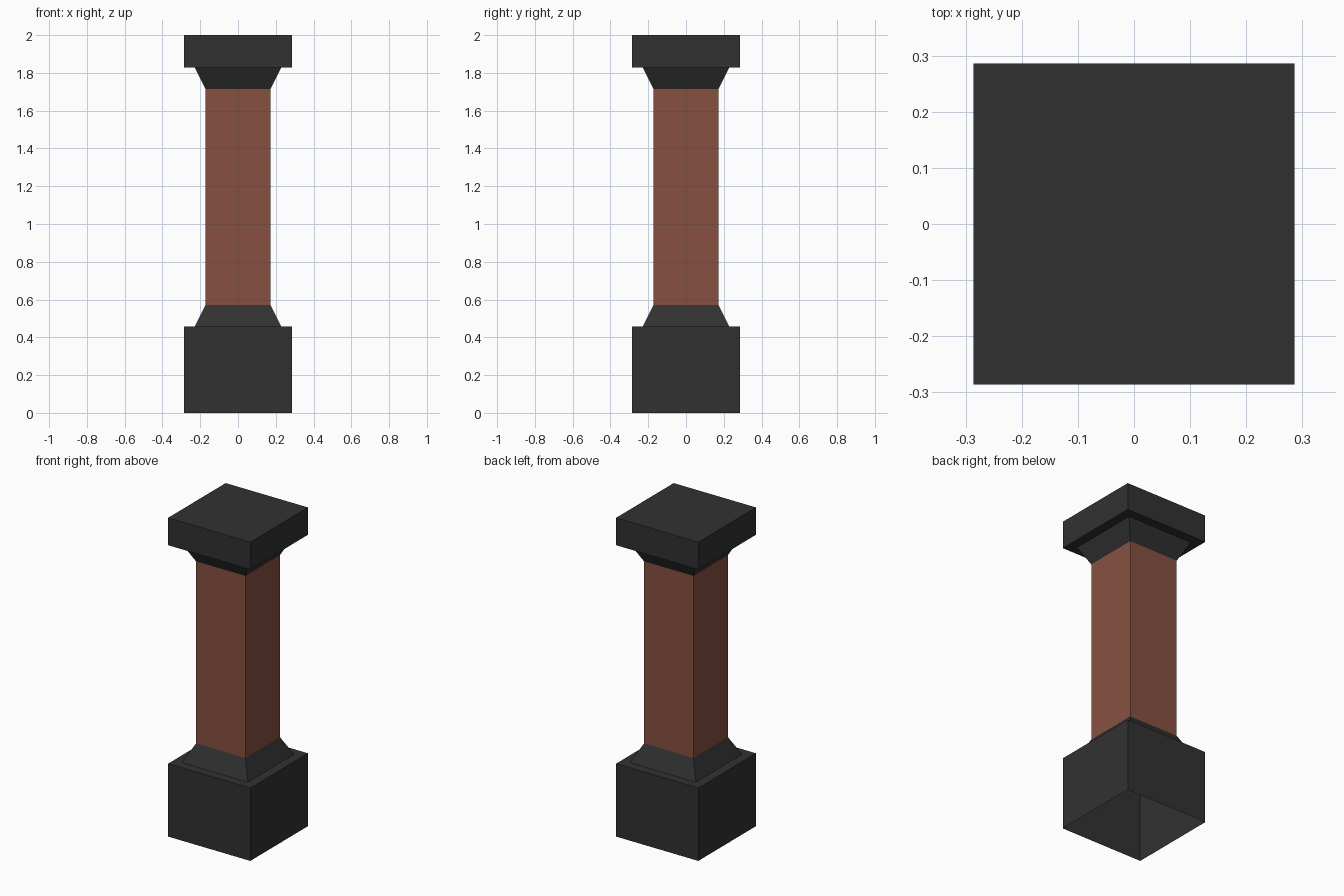
import bpy

if "Cube" in bpy.data.objects:
    bpy.data.objects.remove(bpy.data.objects["Cube"])

U = 2 / 35  # model unit: the pillar is 35 units tall


def material(name, rgb):
    m = bpy.data.materials.new(name)
    m.diffuse_color = (*rgb, 1)
    m.use_nodes = True
    m.node_tree.nodes["Principled BSDF"].inputs["Base Color"].default_value = m.diffuse_color
    return m


dark = material("dark stone", (0.031, 0.031, 0.031))
brick = material("red brown brick", (0.245, 0.081, 0.052))


def square_loft(name, profile, mat, cap_top=False):
    """Join square rings given as (half width, height) in units."""
    verts, faces = [], []
    for h, z in profile:
        verts += [(sx * h * U, sy * h * U, z * U)
                  for sx, sy in ((-1, -1), (1, -1), (1, 1), (-1, 1))]
    for r in range(len(profile) - 1):
        for i in range(4):
            a, b = 4 * r + i, 4 * r + (i + 1) % 4
            faces.append((a, b, b + 4, a + 4))
    if cap_top:
        n = len(verts)
        faces.append((n - 4, n - 3, n - 2, n - 1))
    mesh = bpy.data.meshes.new(name)
    mesh.from_pydata(verts, [], faces)
    mesh.materials.append(mat)
    obj = bpy.data.objects.new(name, mesh)
    bpy.context.collection.objects.link(obj)
    return obj


# Plinth, open underneath, with a ledge around the flare
square_loft("plinth", [(5, 0), (5, 8), (4, 8)], dark)
# Sloped collar below the shaft
square_loft("lower_collar", [(4, 8), (3, 10)], dark)
# Brick shaft
square_loft("shaft", [(3, 10), (3, 30)], brick)
# Sloped collar above the shaft
square_loft("upper_collar", [(3, 30), (4, 32)], dark)
# Cap slab with its overhanging underside
square_loft("cap", [(4, 32), (5, 32), (5, 35)], dark, cap_top=True)
